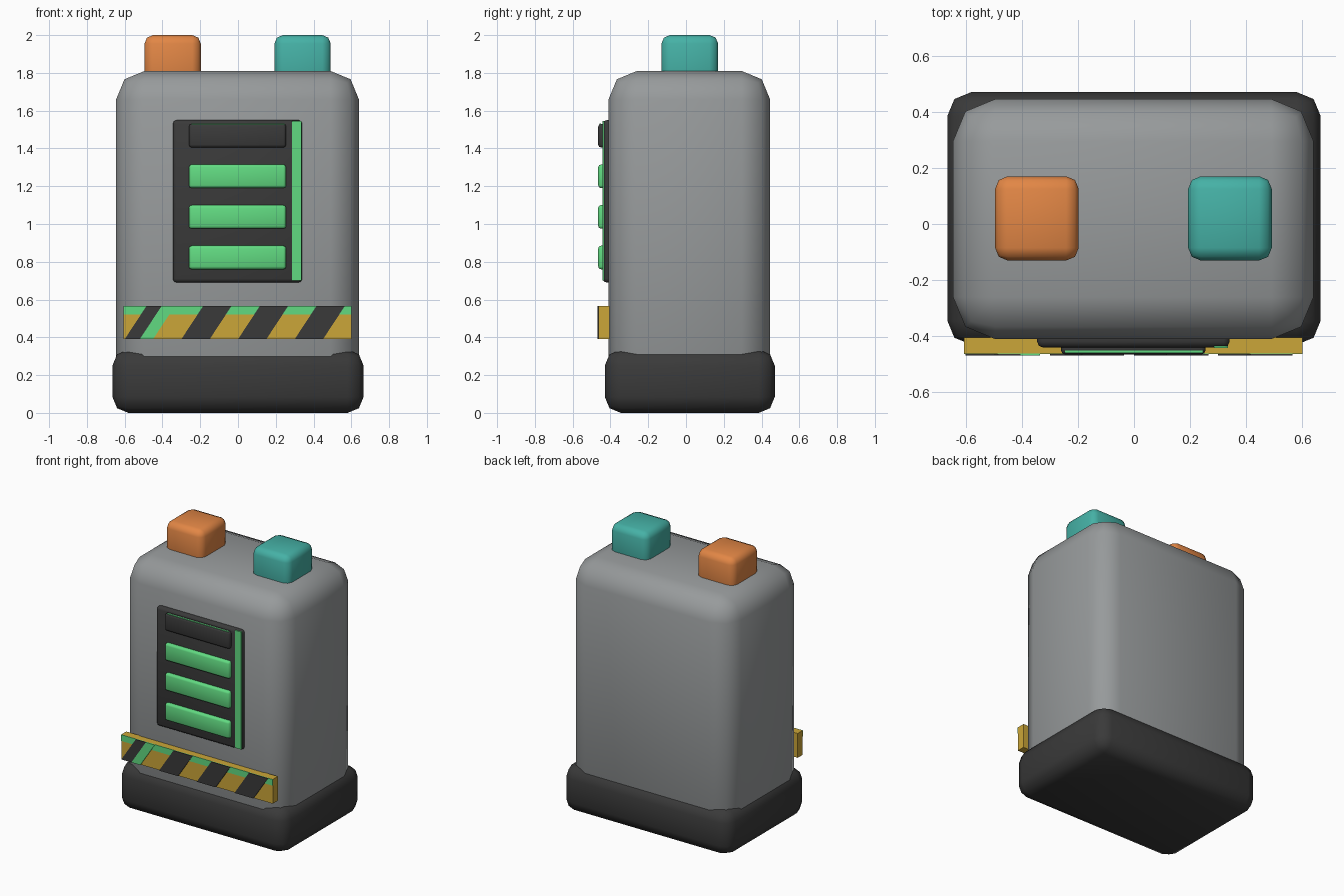
import bpy

cube = bpy.data.objects.get("Cube")
if cube:
    bpy.data.objects.remove(cube, do_unlink=True)


def material(name, rgb):
    m = bpy.data.materials.new(name)
    m.use_nodes = True
    m.diffuse_color = (*rgb, 1)
    node = next(n for n in m.node_tree.nodes if n.type == "BSDF_PRINCIPLED")
    node.inputs["Base Color"].default_value = (*rgb, 1)
    return m


GREY = material("body grey", (0.31, 0.325, 0.33))
DARK = material("dark rubber", (0.042, 0.042, 0.042))
GREEN = material("light green", (0.12, 0.70, 0.22))
ORANGE = material("orange", (0.76, 0.24, 0.06))
TEAL = material("teal", (0.06, 0.44, 0.38))
YELLOW = material("warning yellow", (0.60, 0.38, 0.04))


def prism(name, outline, y0, y1, mat):
    """Extrude an x-z outline from y0 (front) to y1 (back)."""
    n = len(outline)
    verts = [(x, y, z) for y in (y0, y1) for x, z in outline]
    faces = [tuple(range(n)), tuple(reversed(range(n, 2 * n)))]
    faces += [(i, i + n, (i + 1) % n + n, (i + 1) % n) for i in range(n)]
    mesh = bpy.data.meshes.new(name)
    mesh.from_pydata(verts, [], faces)
    mesh.materials.append(mat)
    ob = bpy.data.objects.new(name, mesh)
    bpy.context.collection.objects.link(ob)
    return ob


def box(name, xs, ys, zs, mat, bevel=0):
    """Box from ranges, with soft two-step edges and smooth shading."""
    (x0, x1), (z0, z1) = xs, zs
    ob = prism(name, [(x0, z0), (x1, z0), (x1, z1), (x0, z1)], *ys, mat)
    if bevel:
        mod = ob.modifiers.new("round edges", "BEVEL")
        mod.width, mod.segments = bevel, 2
        ob.data.shade_smooth()
    return ob


# Main shell and foot
box("body", (-0.645, 0.64), (-0.41, 0.445), (0.08, 1.81), GREY, 0.15)
box("base", (-0.665, 0.665), (-0.43, 0.47), (0, 0.335), DARK, 0.085)

# Top caps
for name, x, mat in (("right_cap", -0.346, ORANGE), ("left_cap", 0.342, TEAL)):
    box(name, (x - 0.149, x + 0.149), (-0.13, 0.17), (1.70, 2.0), mat, 0.045)

# Gauge panel with its side light
box("gauge_panel", (-0.345, 0.34), (-0.44, -0.38), (0.69, 1.55), DARK, 0.02)
box("panel_side_light", (0.285, 0.335), (-0.442, -0.434), (0.70, 1.545), GREEN)

# Charge bars, the top one unlit with a lit upper rim
for i in range(4):
    z = 0.76 + i * 0.215
    unlit = i == 3
    box(f"charge_bar_{i + 1}", (-0.26, 0.255), (-0.465, -0.42),
        (z, z + 0.125), DARK if unlit else GREEN, 0.015)
    if unlit:
        box("charge_bar_rim", (-0.245, 0.245), (-0.459, -0.45),
            (z + 0.117, z + 0.126), GREEN)

# Hazard board, its lit upper band and slanted stripes
Z0, Z1, LEAN = 0.39, 0.565, 0.115
box("hazard_board", (-0.605, 0.60), (-0.462, -0.405), (Z0, Z1), YELLOW)
box("hazard_top_band", (-0.605, 0.60), (-0.464, -0.460), (0.52, Z1), GREEN)


def stripe(name, x0, x1, mat):
    outline = [(x0, Z0), (x1, Z0), (x1 + LEAN, Z1), (x0 + LEAN, Z1)]
    prism(name, outline, -0.469, -0.460, mat)


for i, (x, width) in enumerate(((-0.6, 0.08), (-0.3, 0.15), (0, 0.15), (0.3, 0.15))):
    stripe(f"hazard_stripe_{i + 1}", x, x + width, DARK)
stripe("hazard_green_stripe", -0.52, -0.45, GREEN)
